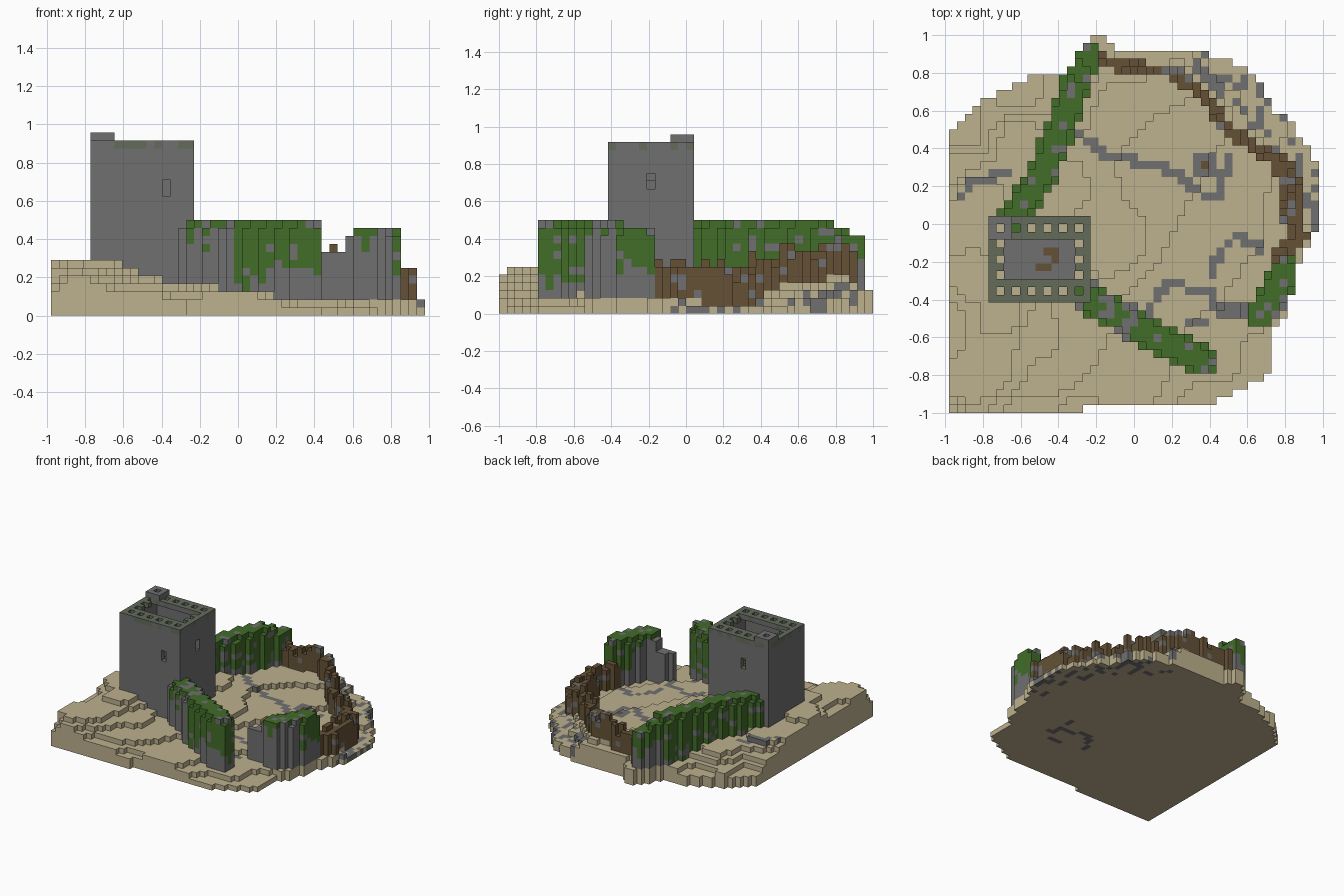
import bpy
import bmesh
import math
import random
from mathutils import Vector

random.seed(7)
if "Cube" in bpy.data.objects:
    bpy.data.objects.remove(bpy.data.objects["Cube"])

V = 1 / 24            # block size
NX, NY = 47, 48       # blocks across and deep


def material(name, rgb):
    mat = bpy.data.materials.new(name)
    mat.use_nodes = True
    mat.diffuse_color = (*rgb, 1)
    mat.node_tree.nodes["Principled BSDF"].inputs["Base Color"].default_value = (*rgb, 1)
    return mat


SAND, STONE, LEAF, WOOD, MOSS = range(5)
MATERIALS = [
    material("sand", (0.51, 0.44, 0.27)),
    material("stone", (0.16, 0.16, 0.16)),
    material("leaf_green", (0.054, 0.15, 0.022)),
    material("dark_wood", (0.13, 0.083, 0.037)),
    material("mossy_stone", (0.125, 0.15, 0.105)),
]

blocks = {}           # (i, j, k) -> (part name, material)


def centre(i, j):
    return Vector(((i - NX // 2) * V, (j - NY / 2 + 0.5) * V))


def cell(x, y):
    return round(x / V) + NX // 2, math.floor(y / V) + NY // 2


def inside(p, poly):
    hit = False
    for (ax, ay), (bx, by) in zip(poly, poly[1:] + poly[:1]):
        if (ay > p.y) != (by > p.y) and p.x < (bx - ax) * (p.y - ay) / (by - ay) + ax:
            hit = not hit
    return hit


def along(p, path):
    """Distance from a path and the fraction travelled along it."""
    pts = [Vector(q) for q in path]
    total = sum((b - a).length for a, b in zip(pts, pts[1:]))
    best, done = (9, 0), 0
    for a, b in zip(pts, pts[1:]):
        d = b - a
        t = max(0, min(1, (p - a).dot(d) / d.length_squared))
        best = min(best, ((p - a - d * t).length, (done + t * d.length) / total))
        done += d.length
    return best


# Outline of the island and its height, in blocks, at chosen spots
OUTLINE = [(-1, -1), (-.27, -1), (-.27, -.96), (.43, -.96), (.52, -.88), (.73, -.8),
           (.73, -.58), (.8, -.5), (.86, -.25), (.95, -.06), (1, .05), (1, .3), (.92, .4),
           (.85, .52), (.73, .62), (.68, .74), (.5, .88), (.23, .92), (-.1, .92),
           (-.14, 1), (-.23, 1), (-.35, .8), (-.48, .8), (-.77, .67), (-.98, .47), (-1, .4)]
SPOTS = [(-1, -1, 3), (-.9, -.88, 6), (-.75, -.8, 6), (-1, -.5, 5), (-.85, -.3, 7),
         (-.7, -.5, 7), (-.3, -1, 2), (-.6, -1, 3), (-.4, -.8, 4), (-.5, -.6, 5),
         (-.3, -.5, 4), (0, -.75, 3), (.1, -.5, 3), (.4, -.95, 1), (.7, -.75, 1),
         (.4, -.7, 2), (.6, -.6, 1.5), (-.1, -.1, 5), (.3, -.3, 3), (.5, 0, 3),
         (.2, .3, 4), (.6, .3, 3), (.8, 0, 2.5), (.95, .1, 1), (.8, -.3, 2),
         (.9, .4, 1), (.7, .65, 2), (.5, .85, 2), (.4, .55, 4), (.2, .75, 5),
         (.1, .92, 4), (-.1, .6, 5), (-.2, 1, 3), (-.4, .2, 6), (-.85, .15, 6),
         (-1, .3, 4), (-.9, .5, 2), (-.6, .7, 2), (-.6, .45, 5), (-.35, .75, 3)]


def ground(p):
    num = den = 0
    for x, y, h in SPOTS:
        w = 1 / ((p - Vector((x, y))).length + 0.02) ** 3.5
        num, den = num + w * h, den + w
    return max(1, round(num / den))


# Stone paths set into the sand, and a hearth
PATHS = [[(-.28, .46), (-.17, .38), (.05, .32), (.2, .28), (.38, .15), (.46, .17), (.5, .36)],
         [(.42, -.27), (.45, -.16), (.55, -.06), (.68, -.14)],
         [(.08, -.48), (.12, -.38), (.22, -.3), (.3, -.36), (.42, -.37), (.44, -.45)],
         [(.28, -.52), (.38, -.52)],
         [(-.92, .14), (-.86, .21), (-.67, .28)]]
PALISADE = [(-.17, .87), (0, .82), (.2, .81), (.35, .7), (.5, .5), (.62, .42), (.76, .34),
            (.83, .2), (.83, .05), (.87, -.06), (.76, -.18)]
SOUTH_WALL = [(-.25, -.38), (.08, -.58), (.36, -.72)]
WEST_WALL = [(-.63, .05), (-.48, .27), (-.38, .53), (-.25, .9)]
GATE_WALL = [(.8, -.25), (.74, -.37), (.67, -.48)]
GATE_STUB = [(.48, -.46), (.66, -.45)]

height = {}
for i in range(NX):
    for j in range(NY):
        p = centre(i, j)
        if not inside(p, OUTLINE):
            continue
        h = height[i, j] = ground(p)
        on_path = any(along(p, path)[0] < 0.025 for path in PATHS)
        hearth = max(abs(p.x - .375), abs(p.y - .315)) < 0.06
        fire = hearth and (p - Vector((.375, .315))).length < 0.03
        rim = p.x > .3 and p.y > -.1 and p.length > .8
        for k in range(h):
            rubble = rim and random.random() < 0.3
            top = k == h - 1 or p.y < -.2 and p.x > 0
            mat = WOOD if fire and top else STONE if rubble or (on_path or hearth) and top else SAND
            blocks[i, j, k] = ("island", mat)


def wall(name, path, half, top, leaf_bottom):
    """Ivy-covered wall: leaves hang from the top down to leaf_bottom."""
    for (i, j), h in height.items():
        dist, t = along(centre(i, j), path)
        if dist > half:
            continue
        hang = leaf_bottom(t) + random.choice((-2, -1, 0, 0, 1, 2))
        for k in range(h, top(t, dist)):
            leafy = k >= hang and random.random() < 0.86
            blocks[i, j, k] = (name, LEAF if leafy else STONE)


wall("south_wall", SOUTH_WALL, .085, lambda t, d: 12 - (d > .065),
     lambda t: 10 if t < .45 else 5)
wall("west_wall", WEST_WALL, .08, lambda t, d: 12 - (d > .06) - (t > .85) - (t > .95),
     lambda t: 4 if t < .85 else 7)
wall("gate_wall", GATE_WALL, .08, lambda t, d: 11 - (d > .068),
     lambda t: 5 if t < .3 else 9)
wall("gate_stub", GATE_STUB, .03, lambda t, d: 8 if t < .5 else 10, lambda t: 20)

# Ragged timber palisade around the east side
for (i, j), h in height.items():
    dist, t = along(centre(i, j), PALISADE)
    if dist < (.055 if .68 < t < .92 else .037) and (i, j, h) not in blocks:
        for k in range(h, h + random.choice((3, 4, 4, 5))):
            blocks[i, j, k] = ("palisade", WOOD if random.random() < .88 else STONE)

# Hollow tower with a slotted roof walk, an inner floor and windows
I0, J0 = cell(-.75, -.4)
W, D, ROOF, FLOOR = 13, 11, 21, 17
for a in range(W):
    for b in range(D):
        i, j = I0 + a, J0 + b
        edge = min(a, W - 1 - a, b, D - 1 - b)
        well = 2 <= a < W - 2 and 3 <= b < D - 3
        slot = edge == 1 and (a + b) % 2 == 0
        if edge == 0:
            for k in range(height[i, j], ROOF):
                blocks[i, j, k] = ("tower", STONE)
        if not well and not slot:
            blocks[i, j, ROOF] = ("tower", MOSS if random.random() < .4 else STONE)
        if well:
            step = a in (6, 7, 8) and b in (4, 6) or a == 8 and b == 5
            blocks[i, j, FLOOR] = ("tower_floor", WOOD if step and (a + b) % 3 else STONE)
        if a < 3 and b >= D - 3 and (a, b) != (1, D - 2):
            blocks[i, j, ROOF + 1] = ("tower_turret", STONE)
for a, b, k in [(9, 0, 15), (W - 1, 5, 16), (5, D - 1, 16)]:
    for up in (0, 1):
        del blocks[I0 + a, J0 + b, k + up]


def build(name):
    """Make one object from the exposed faces of a part's blocks."""
    bm = bmesh.new()
    corners = {}
    for c, (part, mat) in blocks.items():
        if part != name:
            continue
        for axis in range(3):
            for side in (0, 1):
                n = list(c)
                n[axis] += 2 * side - 1
                if tuple(n) in blocks:
                    continue
                u, w = (axis + 1) % 3, (axis + 2) % 3
                ring = []
                for du, dw in ((0, 0), (1, 0), (1, 1), (0, 1)):
                    q = list(c)
                    q[axis] += side
                    q[u] += du
                    q[w] += dw
                    q = tuple(q)
                    if q not in corners:
                        corners[q] = bm.verts.new(((q[0] - NX / 2) * V, (q[1] - NY / 2) * V, q[2] * V))
                    ring.append(corners[q])
                face = bm.faces.new(ring if side else ring[::-1])
                mossy = name == "tower" and axis == 2 and side and c[2] == ROOF
                face.material_index = MOSS if mossy else mat
    mesh = bpy.data.meshes.new(name)
    bm.to_mesh(mesh)
    bm.free()
    for mat in MATERIALS:
        mesh.materials.append(mat)
    bpy.context.collection.objects.link(bpy.data.objects.new(name, mesh))


for part in sorted({part for part, mat in blocks.values()}):
    build(part)
